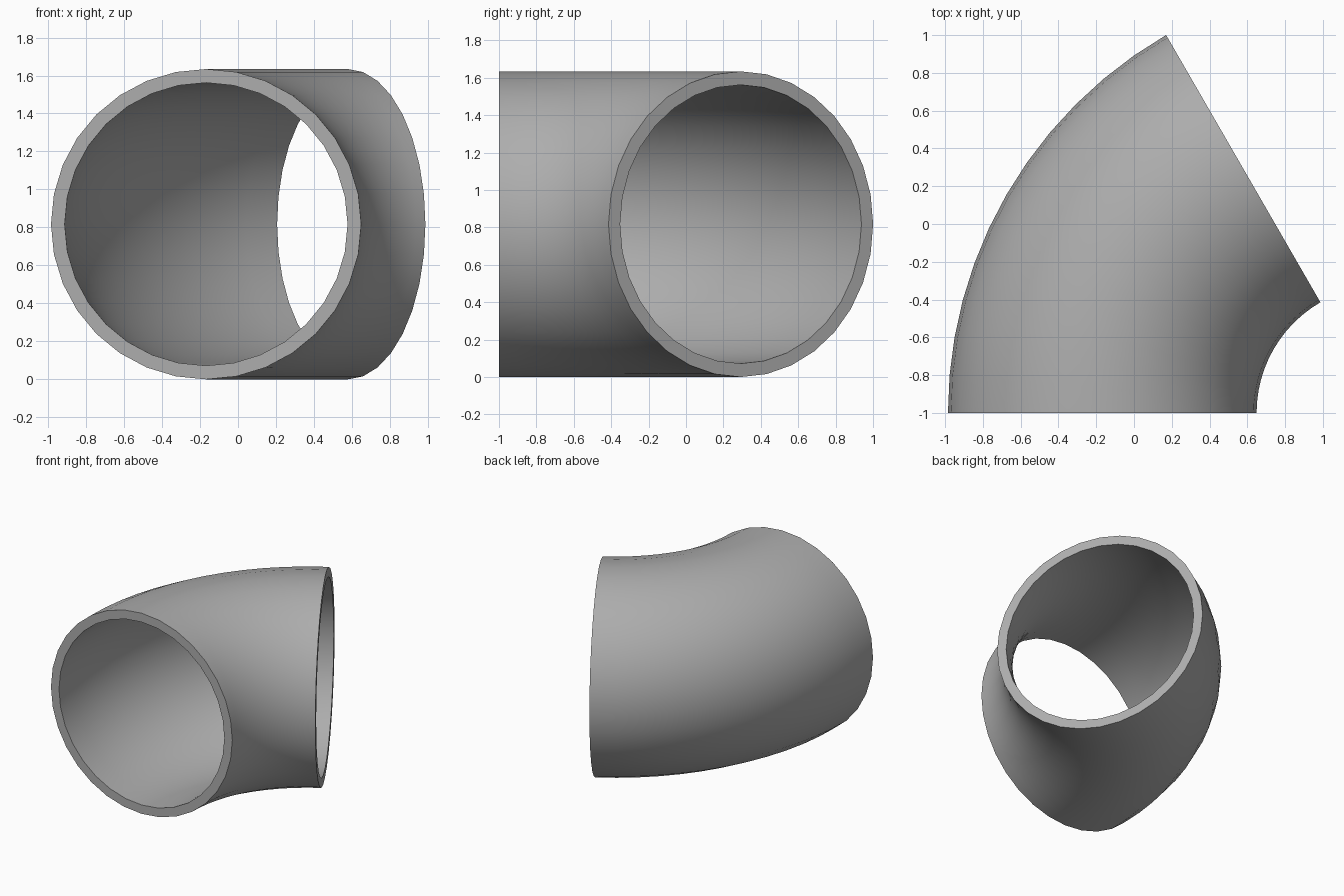
import bpy
import bmesh
from math import sin, cos, pi, radians

cube = bpy.data.objects.get("Cube")
if cube:
    bpy.data.objects.remove(cube, do_unlink=True)

SIDES, STEPS = 32, 12
OUTER, INNER = 0.817, 0.745        # pipe radii
BEND, ANGLE = 1.493, radians(60)   # centreline radius and sweep
PIVOT_X, PIVOT_Y = 1.325, -1.0     # axis of the bend

grey = bpy.data.materials.new("grey")
grey.use_nodes = True
colour = (0.42, 0.42, 0.42, 1)
grey.diffuse_color = colour
grey.node_tree.nodes["Principled BSDF"].inputs["Base Color"].default_value = colour

bm = bmesh.new()


def ring(radius, step):
    """Circle of vertices across the pipe at one step of the bend."""
    a = ANGLE * step / STEPS
    verts = []
    for i in range(SIDES):
        t = 2 * pi * i / SIDES
        reach = BEND - radius * cos(t)
        verts.append(bm.verts.new((PIVOT_X - reach * cos(a),
                                   PIVOT_Y + reach * sin(a),
                                   OUTER + radius * sin(t))))
    return verts


def bridge(a, b):
    for i in range(SIDES):
        j = (i + 1) % SIDES
        bm.faces.new((a[i], a[j], b[j], b[i]))


# Outside wall, then back along the bore; the joins form the two end rims
rings = [ring(OUTER, s) for s in range(STEPS + 1)]
rings += [ring(INNER, s) for s in reversed(range(STEPS + 1))]
for k, loop in enumerate(rings):
    bridge(loop, rings[(k + 1) % len(rings)])
bmesh.ops.recalc_face_normals(bm, faces=bm.faces[:])

mesh = bpy.data.meshes.new("pipe_elbow")
bm.to_mesh(mesh)
bm.free()
mesh.materials.append(grey)
elbow = bpy.data.objects.new("pipe_elbow", mesh)
bpy.context.collection.objects.link(elbow)

bpy.ops.object.select_all(action="DESELECT")
elbow.select_set(True)
bpy.context.view_layer.objects.active = elbow
bpy.ops.object.shade_smooth_by_angle(angle=radians(30))
